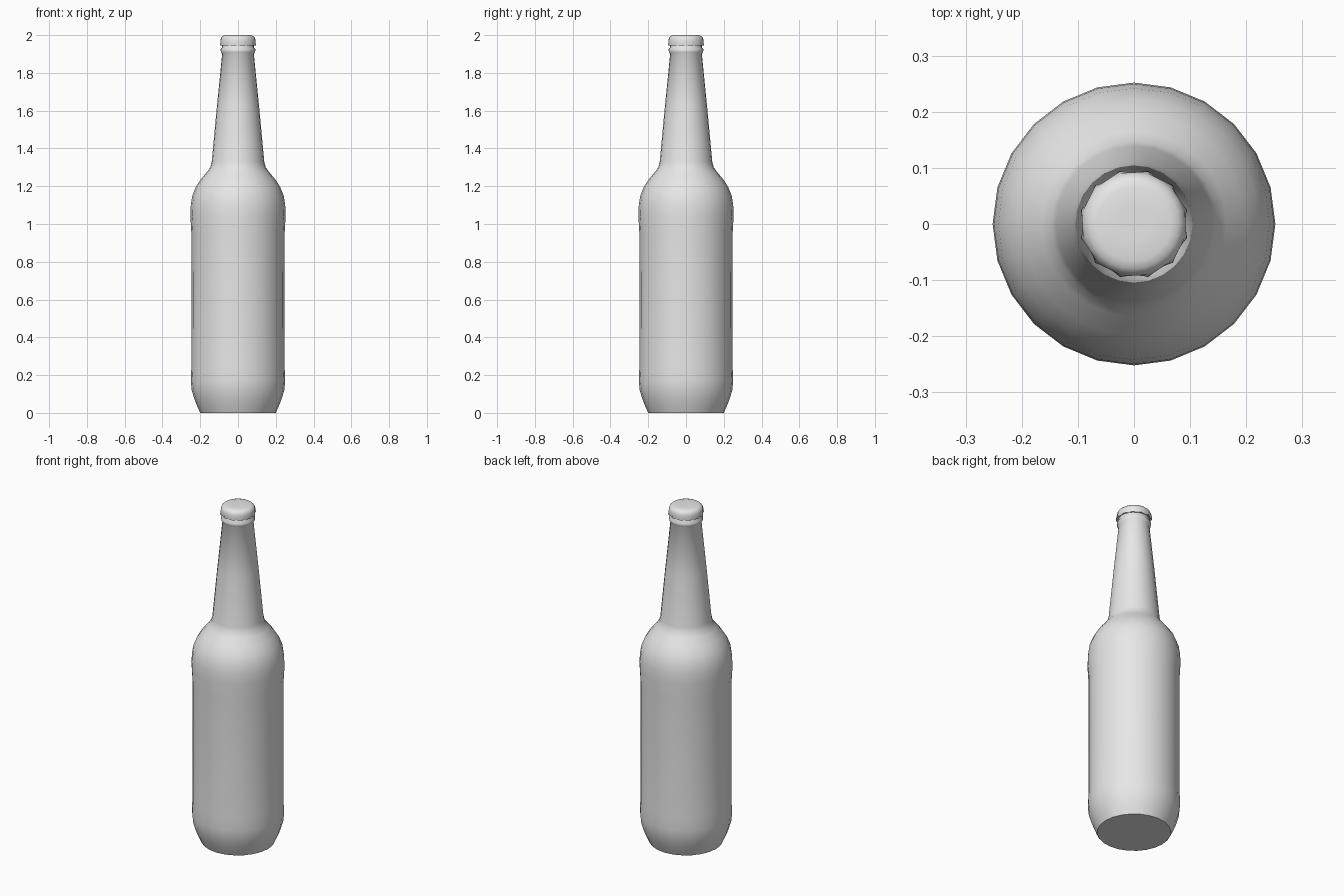
import bpy, bmesh, math

cube = bpy.data.objects.get("Cube")
if cube:
    bpy.data.objects.remove(cube, do_unlink=True)

SEGMENTS = 24

grey = bpy.data.materials.new("plain grey")
grey.use_nodes = True
grey.diffuse_color = (0.8, 0.8, 0.8, 1)
grey.node_tree.nodes["Principled BSDF"].inputs["Base Color"].default_value = (0.8, 0.8, 0.8, 1)


def lathe(name, profile, angle):
    """Stack rings of (radius, height, flute depth), bottom to top, and cap both ends."""
    bm = bmesh.new()
    rings = []
    for radius, z, flute in profile:
        ring = []
        for i in range(SEGMENTS):
            a = 2 * math.pi * i / SEGMENTS
            r = radius - (flute if i % 2 == 0 else 0)
            ring.append(bm.verts.new((r * math.cos(a), r * math.sin(a), z)))
        rings.append(ring)
    for low, high in zip(rings, rings[1:]):
        for i in range(SEGMENTS):
            j = (i + 1) % SEGMENTS
            bm.faces.new((low[i], low[j], high[j], high[i]))
    bm.faces.new(rings[0][::-1])
    bm.faces.new(rings[-1])
    mesh = bpy.data.meshes.new(name)
    bm.to_mesh(mesh)
    bm.free()
    mesh.materials.append(grey)
    obj = bpy.data.objects.new(name, mesh)
    bpy.context.collection.objects.link(obj)
    bpy.ops.object.select_all(action='DESELECT')
    bpy.context.view_layer.objects.active = obj
    obj.select_set(True)
    bpy.ops.object.shade_smooth_by_angle(angle=math.radians(angle))
    return obj


# Bottle: rounded base, slightly recessed label band, shoulder, tapered neck, lip
bottle = [
    (0.200, 0.00), (0.214, 0.03), (0.230, 0.07), (0.245, 0.12), (0.250, 0.17),
    (0.247, 0.24), (0.246, 0.60), (0.247, 0.95),
    (0.252, 1.04), (0.250, 1.10), (0.242, 1.15), (0.224, 1.195), (0.198, 1.235),
    (0.165, 1.275), (0.147, 1.30), (0.139, 1.33),
    (0.112, 1.62), (0.084, 1.90),
    (0.091, 1.91), (0.092, 1.925), (0.084, 1.935), (0.084, 1.96),
]
lathe("bottle", [(r, z, 0) for r, z in bottle], 50)

# Crown cap: fluted skirt blending into a softly domed top
lathe("bottle_cap", [
    (0.086, 1.948, 0), (0.098, 1.946, 0.009), (0.097, 1.960, 0.006),
    (0.094, 1.976, 0.002), (0.089, 1.988, 0), (0.080, 1.996, 0),
    (0.066, 2.0, 0), (0.030, 2.0, 0),
], 50)
